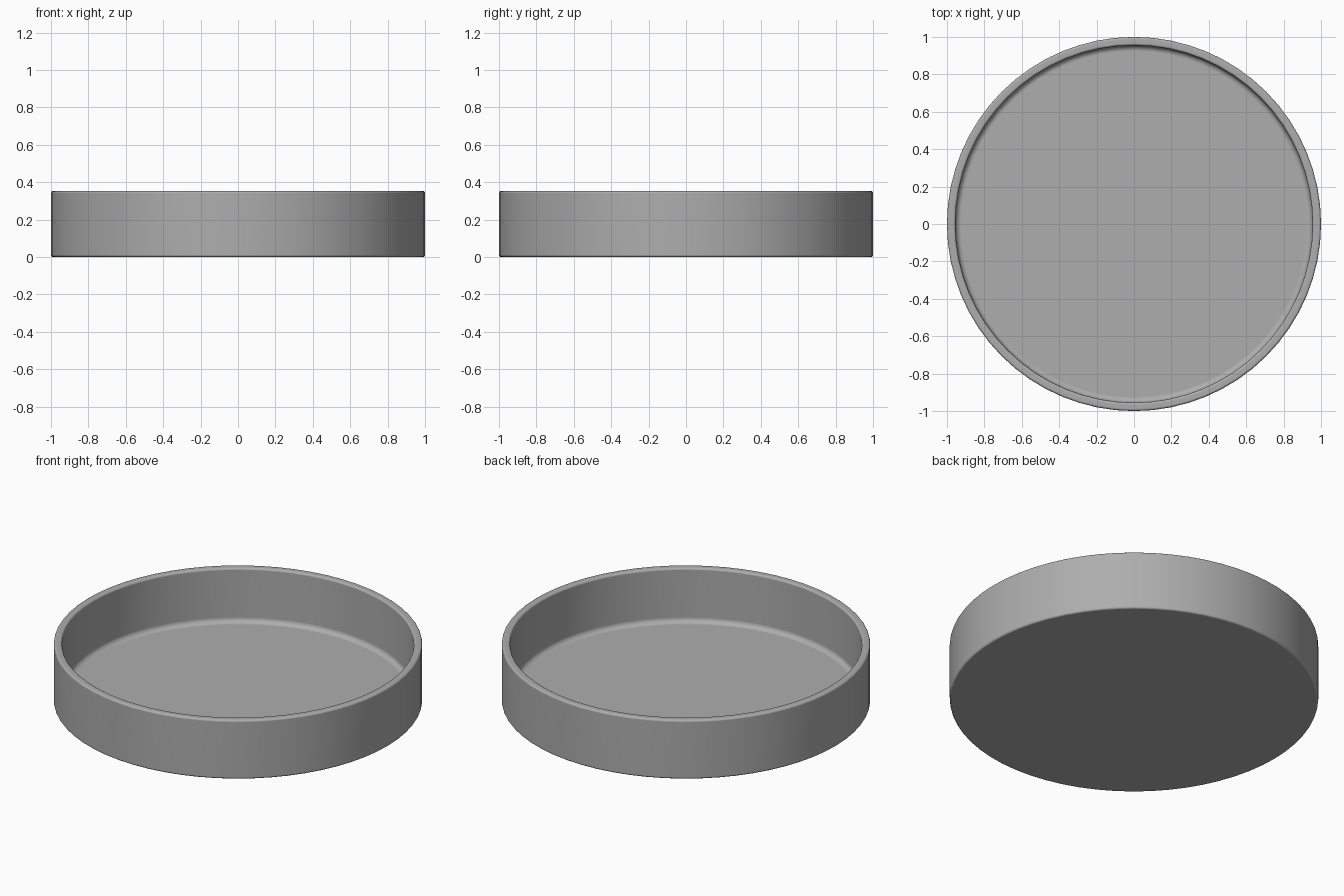
import bpy, bmesh, math

if "Cube" in bpy.data.objects:
    bpy.data.objects.remove(bpy.data.objects["Cube"])

SIDES = 64
R, H, WALL, FLOOR = 1.0, 0.353, 0.045, 0.03


def arc(cx, cz, r, a0, a1, n=4):
    """Points of a rounded corner in the x-z plane, angles in degrees."""
    return [(cx + r * math.cos(math.radians(a0 + (a1 - a0) * i / n)),
             cz + r * math.sin(math.radians(a0 + (a1 - a0) * i / n))) for i in range(n + 1)]


# Cross-section: underside, outer wall, rounded rim, inner wall, filleted floor
E, F = 0.012, 0.03
RI = R - WALL
profile = [(0, 0)]
profile += arc(R - E, E, E, -90, 0)
profile += arc(R - E, H - E, E, 0, 90)
profile += arc(RI + E, H - E, E, 90, 180)
profile += arc(RI - F, FLOOR + F, F, 0, -90)
profile += [(0, FLOOR)]

# Round dish: revolve the cross-section
bm = bmesh.new()
verts = [bm.verts.new((x, 0, z)) for x, z in profile]
edges = [bm.edges.new(pair) for pair in zip(verts, verts[1:])]
bmesh.ops.spin(bm, geom=verts + edges, cent=(0, 0, 0), axis=(0, 0, 1),
               angle=math.tau, steps=SIDES, use_merge=False)
bmesh.ops.remove_doubles(bm, verts=bm.verts[:], dist=1e-4)
bmesh.ops.recalc_face_normals(bm, faces=bm.faces[:])

mesh = bpy.data.meshes.new("round_dish")
bm.to_mesh(mesh)
bm.free()
dish = bpy.data.objects.new("round_dish", mesh)
bpy.context.collection.objects.link(dish)
bpy.context.view_layer.objects.active = dish
dish.select_set(True)
bpy.ops.object.shade_smooth_by_angle(angle=math.radians(35))

# Keep the floor, underside and walls evenly shaded beside the rounded edges
weighted = dish.modifiers.new("even_shading", 'WEIGHTED_NORMAL')
weighted.keep_sharp = True

# Dark grey finish
grey = bpy.data.materials.new("dark_grey")
grey.diffuse_color = (0.42, 0.42, 0.42, 1)
grey.use_nodes = True
grey.node_tree.nodes["Principled BSDF"].inputs["Base Color"].default_value = grey.diffuse_color
mesh.materials.append(grey)
